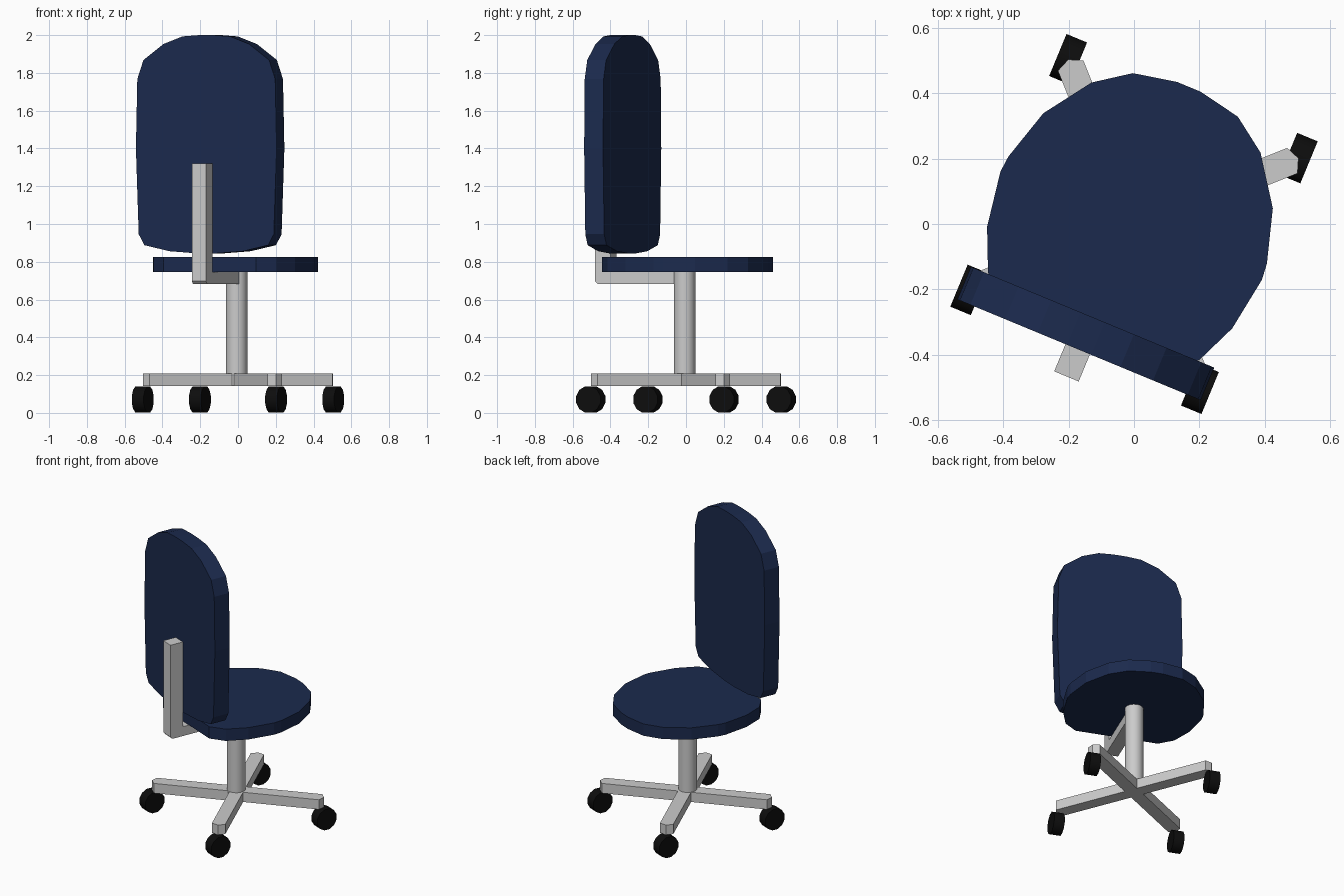
import bpy, bmesh
from math import radians, pi
from mathutils import Matrix

if "Cube" in bpy.data.objects:
    bpy.data.objects.remove(bpy.data.objects["Cube"])

# The chair is modelled square to the axes, then turned as a whole
TURN = Matrix.Rotation(radians(-22.5), 4, 'Z')
UP = Matrix.Identity(4)                                             # profile xy -> xy
FACING_Y = Matrix(((1, 0, 0, 0), (0, 0, 1, 0), (0, 1, 0, 0), (0, 0, 0, 1)))  # profile -> xz, depth -> y
FACING_X = Matrix(((0, 0, 1, 0), (1, 0, 0, 0), (0, 1, 0, 0), (0, 0, 0, 1)))  # profile -> yz, depth -> x


def material(name, color):
    m = bpy.data.materials.new(name)
    m.diffuse_color = color
    m.use_nodes = True
    m.node_tree.nodes["Principled BSDF"].inputs["Base Color"].default_value = m.diffuse_color
    return m


navy = material("navy fabric", (0.011, 0.023, 0.075, 1))
black = material("black rubber", (0.004, 0.004, 0.004, 1))


def finish(name, bm, mat):
    bmesh.ops.recalc_face_normals(bm, faces=bm.faces)
    bm.transform(TURN)
    me = bpy.data.meshes.new(name)
    bm.to_mesh(me)
    bm.free()
    if mat:
        me.materials.append(mat)
    ob = bpy.data.objects.new(name, me)
    bpy.context.collection.objects.link(ob)
    return ob


def prism(name, outline, d0, d1, frame, mat=None):
    """Extrude a closed outline from depth d0 to d1."""
    bm = bmesh.new()
    face = bm.faces.new([bm.verts.new((a, b, d0)) for a, b in outline])
    new = bmesh.ops.extrude_face_region(bm, geom=[face])["geom"]
    bmesh.ops.translate(bm, vec=(0, 0, d1 - d0),
                        verts=[g for g in new if isinstance(g, bmesh.types.BMVert)])
    bm.transform(frame)
    return finish(name, bm, mat)


def cylinder(name, sides, radius, depth, matrix, mat=None):
    bm = bmesh.new()
    bmesh.ops.create_cone(bm, cap_ends=True, segments=sides, radius1=radius,
                          radius2=radius, depth=depth, matrix=matrix)
    ob = finish(name, bm, mat)
    for p in ob.data.polygons:
        p.use_smooth = len(p.vertices) == 4
    for e in ob.data.edges:     # keep the rims sharp
        a, b = (ob.data.vertices[i].normal for i in e.vertices)
    with bpy.context.temp_override(object=ob, active_object=ob, selected_objects=[ob],
                                   selected_editable_objects=[ob]):
        bpy.ops.object.shade_smooth_by_angle(angle=radians(40))
    return ob


def mirrored(half, cx):
    return [(cx + x, y) for x, y in half] + [(cx - x, y) for x, y in reversed(half)]


# Seat: rounded cushion with a straight back edge
seat_half = [(.039, .452), (.174, .425), (.28, .35), (.38, .207), (.428, .044),
             (.433, -.008), (.406, -.18), (.35, -.308), (.265, -.375)]
prism("seat", mirrored(seat_half, -.006), .745, .825, UP, navy)

# Backrest: tall rounded panel
back_half = [(.04, 2.0), (.137, 1.993), (.245, 1.953), (.36, 1.868), (.395, 1.767),
             (.403, 1.4), (.387, .946), (.355, .888), (.21, .856), (.06, .845)]
prism("backrest", mirrored(back_half, -.008), -.42, -.312, FACING_Y, navy)

# Bent bracket from the pole to the backrest
bracket = [(-.013, .745), (-.013, .682), (-.495, .682), (-.51, .697),
           (-.51, 1.32), (-.42, 1.32), (-.42, .745)]
prism("back_bracket", bracket, -.053, .028, FACING_X)

# Pole
cylinder("pole", 16, .057, .6, Matrix.Translation((-.004, -.01, .445)))

# Four-arm base with a wheel under each arm
arm = [(0, -.042), (.522, -.042), (.542, 0), (.522, .042), (0, .042)]
for i in range(4):
    spin = Matrix.Rotation(radians(44.3) + i * pi / 2, 4, 'Z')
    prism(f"base_arm_{i + 1}", arm, .142, .208, spin)
    hub = spin @ Matrix.Translation((.543, 0, .071))
    cylinder(f"wheel_{i + 1}", 12, .072, .068,
             Matrix.Translation(hub.translation) @ Matrix.Rotation(pi / 2, 4, 'Y')
             @ Matrix.Rotation(pi / 12, 4, 'Z'), black)
